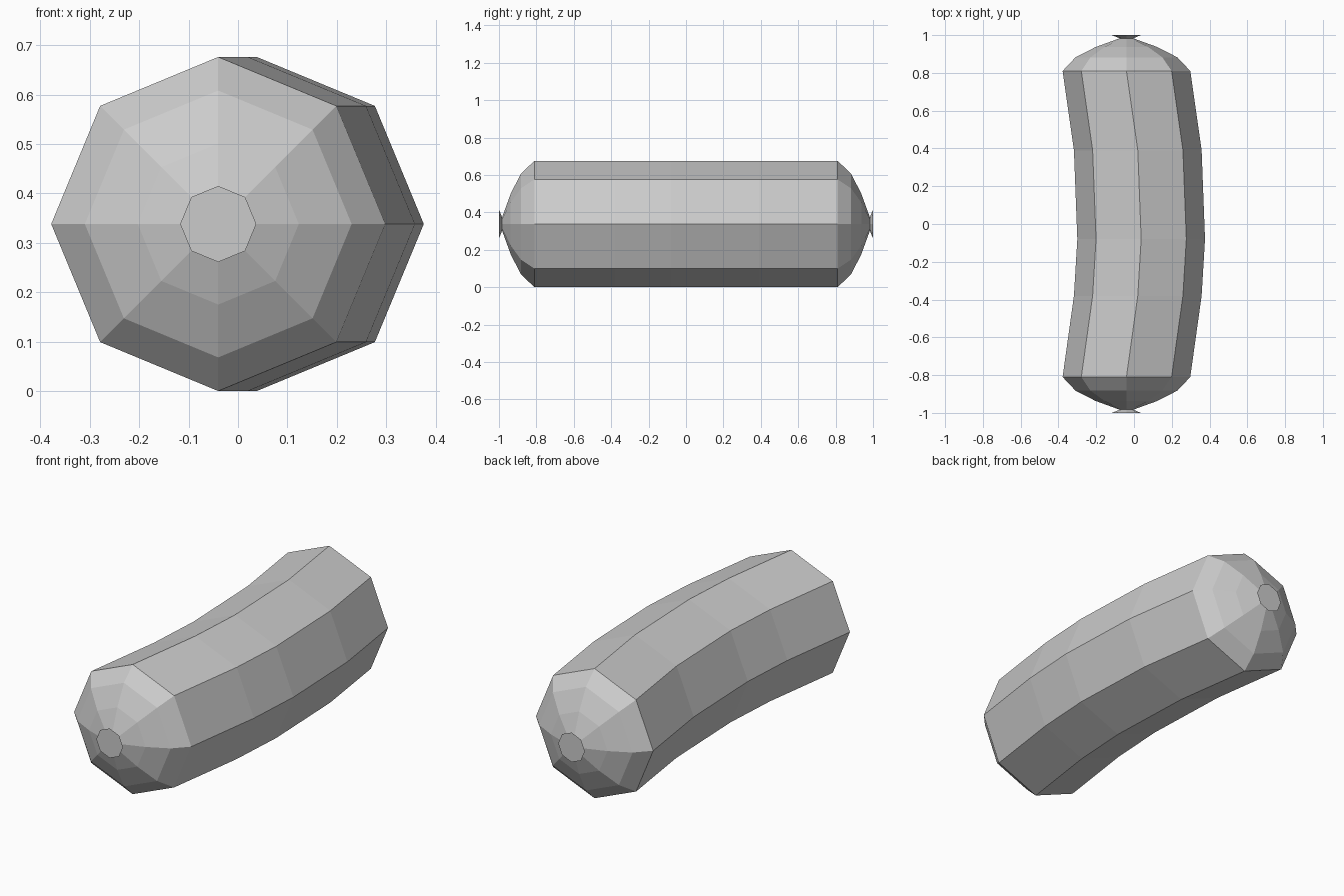
import bpy, bmesh, math

cube = bpy.data.objects.get("Cube")
if cube:
    bpy.data.objects.remove(cube, do_unlink=True)

SIDES = 8
MID_Z = 0.338
END_X = -0.04

grey = bpy.data.materials.new("plain grey")
grey.use_nodes = True
colour = (0.6, 0.6, 0.6, 1)
grey.diffuse_color = colour
grey.node_tree.nodes["Principled BSDF"].inputs["Base Color"].default_value = colour

# Rounded end and pinched tip: (distance along y, radius)
cap = [(1.0, 0.077), (0.983, 0.036), (0.937, 0.163), (0.882, 0.27)]
# Bent body: (y, centre x)
body = [(-0.81, END_X), (-0.38, 0.02), (-0.08, 0.038), (0.39, 0.02), (0.81, END_X)]

sections = [(-y, END_X, r) for y, r in cap]
sections += [(y, x, MID_Z) for y, x in body]
sections += [(y, END_X, r) for y, r in reversed(cap)]

# Loft octagonal rings along the bend
bm = bmesh.new()
rings = []
for y, x, r in sections:
    angles = [math.tau * i / SIDES for i in range(SIDES)]
    rings.append([bm.verts.new((x + r * math.cos(a), y, MID_Z + r * math.sin(a)))
                  for a in angles])
for a, b in zip(rings, rings[1:]):
    for i in range(SIDES):
        j = (i + 1) % SIDES
        bm.faces.new((a[i], a[j], b[j], b[i]))
bm.faces.new(rings[0])
bm.faces.new(rings[-1])
bmesh.ops.recalc_face_normals(bm, faces=bm.faces)

mesh = bpy.data.meshes.new("sausage")
bm.to_mesh(mesh)
bm.free()
mesh.materials.append(grey)
sausage = bpy.data.objects.new("sausage", mesh)
bpy.context.collection.objects.link(sausage)
